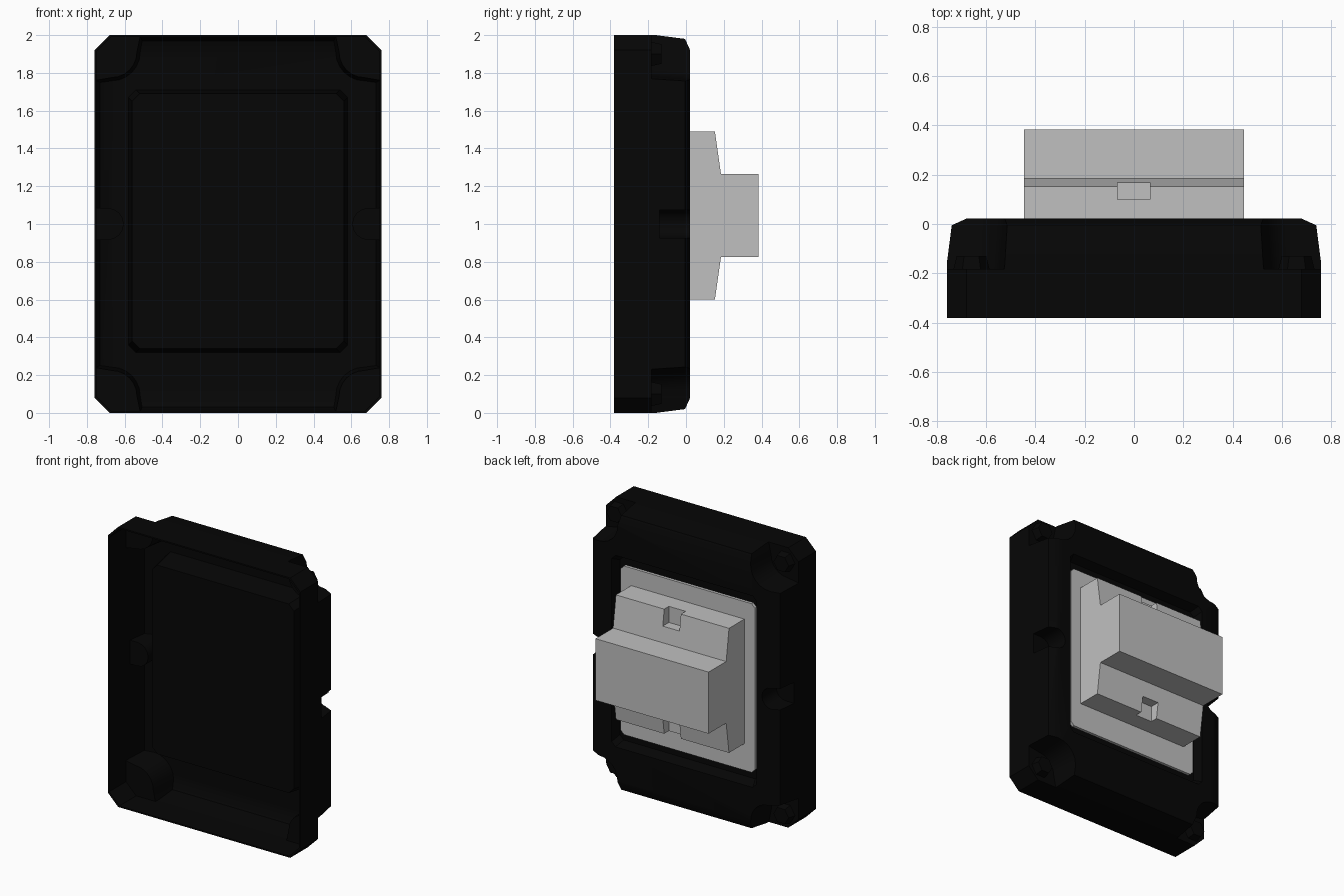
import bpy, bmesh
from math import cos, sin, pi

cube = bpy.data.objects.get("Cube")
if cube:
    bpy.data.objects.remove(cube)


def material(name, value):
    m = bpy.data.materials.new(name)
    m.use_nodes = True
    color = (value, value, value, 1)
    m.diffuse_color = color
    m.node_tree.nodes["Principled BSDF"].inputs["Base Color"].default_value = color
    return m


black = material("black_plastic", 0.0018)
grey = material("light_grey", 0.53)


def loft(name, loops, mat=black):
    """Closed solid through loops of equal length."""
    bm = bmesh.new()
    rings = [[bm.verts.new(p) for p in loop] for loop in loops]
    n = len(rings[0])
    for a, b in zip(rings, rings[1:]):
        for i in range(n):
            bm.faces.new((a[i], a[(i + 1) % n], b[(i + 1) % n], b[i]))
    bm.faces.new(rings[0])
    bm.faces.new(rings[-1])
    bmesh.ops.recalc_face_normals(bm, faces=bm.faces)
    me = bpy.data.meshes.new(name)
    bm.to_mesh(me)
    bm.free()
    me.materials.append(mat)
    ob = bpy.data.objects.new(name, me)
    bpy.context.collection.objects.link(ob)
    return ob


def panel(y, half, low, high, c):
    """Rectangle in the xz plane with cut corners."""
    h = half
    pts = [(-h + c, low), (h - c, low), (h, low + c), (h, high - c),
           (h - c, high), (-h + c, high), (-h, high - c), (-h, low + c)]
    return [(x, y, z) for x, z in pts]


def prism(name, outline0, outline1, y0, y1, mat=black):
    """Solid along y between two outlines of equal length."""
    return loft(name, [[(x, y, z) for x, z in pts]
                       for pts, y in ((outline0, y0), (outline1, y1))], mat)


def cut(ob, *cutters):
    """Subtract each cutter, then discard it."""
    for c in cutters:
        mod = ob.modifiers.new("cut", "BOOLEAN")
        mod.operation = "DIFFERENCE"
        mod.solver = "EXACT"
        mod.object = c
        bpy.context.view_layer.objects.active = ob
        bpy.ops.object.modifier_apply(modifier=mod.name)
        bpy.data.objects.remove(c)


def corner_shape(sx, sz, r):
    """Outline of a corner screw pocket, round inside and flared outward."""
    pts = [(0.67 + r * cos(a), 0.91 + r * sin(a))
           for a in (1.5 * pi - i * pi / 12 for i in range(7))]
    pts = [(0.9, 0.87 - r)] + pts + [(0.61 - r, 1.2), (0.9, 1.2)]
    return [(sx * x, 1 + sz * z) for x, z in pts]


def side_shape(sx, r):
    """Outline of a side notch, round on the inside."""
    pts = [(0.69 + r * cos(a), 1 + r * sin(a))
           for a in (1.5 * pi - i * pi / 8 for i in range(9))]
    return [(sx * x, z) for x, z in [(0.9, 1 - r)] + pts + [(0.9, 1 + r)]]


def hexagon(sx, sz, r):
    return [(sx * 0.66 + r * cos(i * pi / 3), 1 + sz * 0.9 + r * sin(i * pi / 3))
            for i in range(6)]


def shell(y_front, inset):
    """Tapered housing outline with a chamfered back, offset inward."""
    t = inset
    return [panel(y_front, 0.76 - t, t, 2 - t, 0.08),
            panel(-0.16, 0.76 - t, t, 2 - t, 0.08),
            panel(-0.005 - t, 0.74 - t, 0.02 + t, 1.98 - t, 0.08),
            panel(0.022 - t, 0.68 - t, 0.08 + t, 1.92 - t, 0.06)]


corners = [(sx, sz) for sx in (-1, 1) for sz in (-1, 1)]

# Thin housing and its open front cavity
housing = loft("housing", shell(-0.382, 0))
cavity = loft("cavity", shell(-0.4, 0.01))

# Screw bosses, side bosses and the central pan stay solid
cut(cavity, loft("pan", [panel(-0.17, 0.56, 0.34, 1.69, 0.04),
                         panel(0.1, 0.59, 0.31, 1.72, 0.04)]))
for sx, sz in corners:
    cut(cavity, prism("boss", corner_shape(sx, sz, 0.135),
                      corner_shape(sx, sz, 0.16), -0.193, 0.1))
for sx in (-1, 1):
    shape = side_shape(sx, 0.085)
    cut(cavity, prism("boss", shape, shape, -0.15, 0.1))
cut(housing, cavity)

# Pockets and recess cut from the back
for sx, sz in corners:
    cut(housing, prism("pocket", corner_shape(sx, sz, 0.125),
                       corner_shape(sx, sz, 0.15), -0.183, 0.1))
for sx in (-1, 1):
    shape = side_shape(sx, 0.075)
    cut(housing, prism("notch", shape, shape, -0.14, 0.1))
cut(housing, loft("recess", [panel(-0.04, 0.55, 0.36, 1.67, 0.03),
                             panel(0.03, 0.575, 0.325, 1.7, 0.03)]))

bpy.ops.object.select_all(action="DESELECT")
housing.select_set(True)
bpy.context.view_layer.objects.active = housing
bpy.ops.object.shade_smooth_by_angle(angle=pi / 6)

# Tapered hex screws in the corner pockets
for sx, sz in corners:
    prism("corner_screw", hexagon(sx, sz, 0.075), hexagon(sx, sz, 0.06), -0.19, -0.13)

# Mounting plate in the recess
loft("mounting_plate", [panel(y, 0.53, 0.41, 1.615, 0.025) for y in (-0.045, -0.02)], grey)

# Stepped rail clip, extruded along x
half_profile = [(-0.025, 0.445), (0.153, 0.445), (0.185, 0.22), (0.383, 0.22)]
profile = half_profile + [(y, -z) for y, z in reversed(half_profile)]
clip = loft("rail_clip", [[(x, y, 1.045 + z) for y, z in profile]
                          for x in (-0.447, 0.447)], grey)

# Small latch slots on the sloped shoulders
for s in (-1, 1):
    slot = [(x, 1.045 + s * z) for x, z in
            ((-0.067, 0.33), (0.065, 0.33), (0.065, 0.5), (-0.067, 0.5))]
    cut(clip, prism("slot", slot, slot, 0.1, 0.25, grey))
